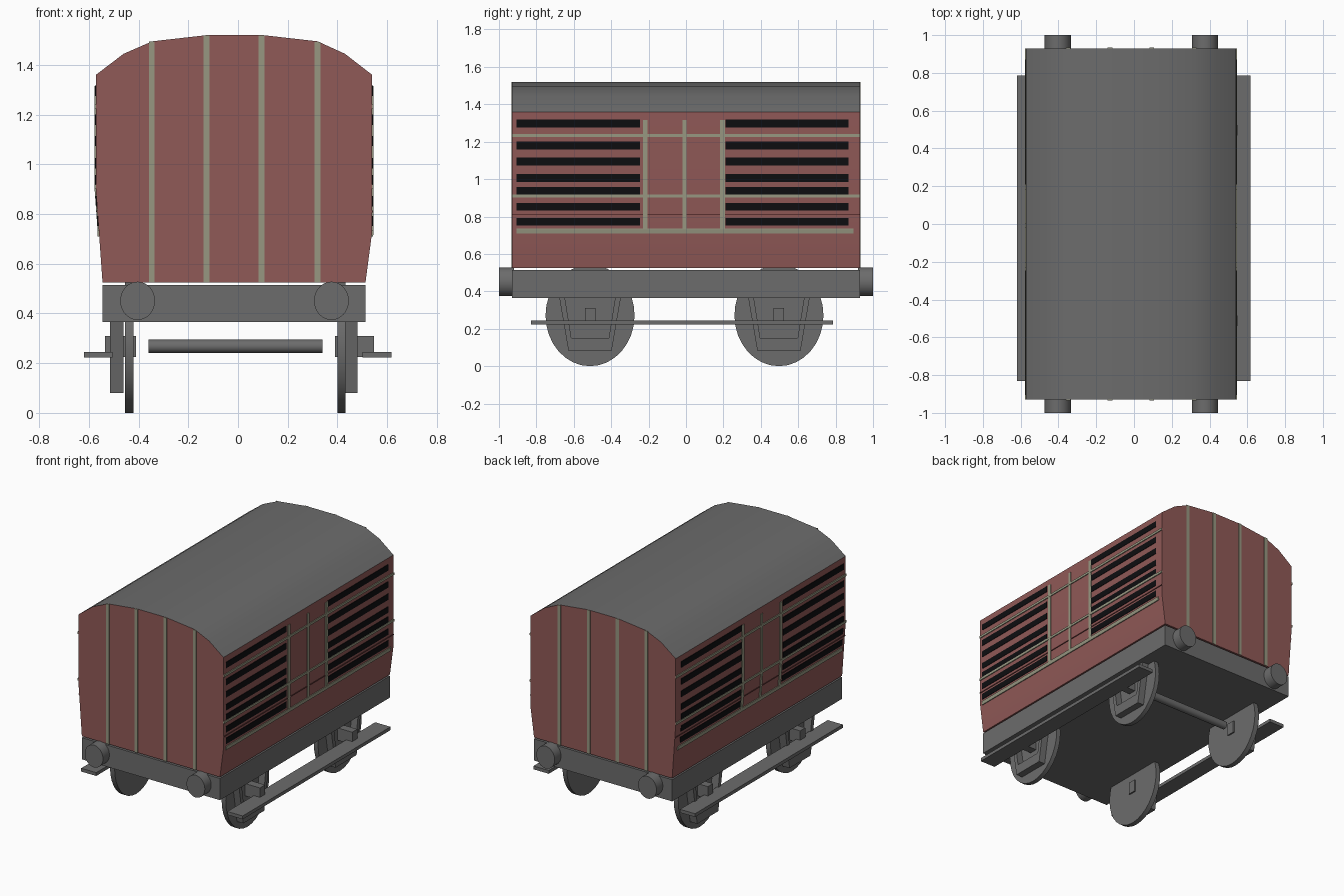
import bpy, bmesh, math
from mathutils import Vector

old = bpy.data.objects.get("Cube")
if old:
    bpy.data.objects.remove(old, do_unlink=True)


def material(name, rgb):
    m = bpy.data.materials.new(name)
    m.use_nodes = True
    m.diffuse_color = (*rgb, 1)
    m.node_tree.nodes["Principled BSDF"].inputs["Base Color"].default_value = (*rgb, 1)
    return m


RED = material("faded red", (0.28, 0.1, 0.095))
GREY = material("iron grey", (0.15, 0.15, 0.15))
TRIM = material("pale sage", (0.31, 0.31, 0.22))
BLACK = material("slat black", (0.004, 0.004, 0.005))
DARK = material("dark red", (0.1, 0.03, 0.03))


def prism(name, profile, axis, a, b, mat):
    """Extrude a closed outline along x (outline in y, z) or y (outline in x, z)."""
    place = (lambda p, t: (t, p[0], p[1])) if axis == "x" else (lambda p, t: (p[0], t, p[1]))
    bm = bmesh.new()
    face = bm.faces.new([bm.verts.new(place(p, a)) for p in profile])
    new = bmesh.ops.extrude_face_region(bm, geom=[face])["geom"]
    shift = Vector(place((0, 0), b - a))
    bmesh.ops.translate(bm, vec=shift, verts=[v for v in new if isinstance(v, bmesh.types.BMVert)])
    bmesh.ops.recalc_face_normals(bm, faces=bm.faces)
    mesh = bpy.data.meshes.new(name)
    bm.to_mesh(mesh)
    bm.free()
    mesh.materials.append(mat)
    ob = bpy.data.objects.new(name, mesh)
    bpy.context.collection.objects.link(ob)
    return ob


def box(name, x0, x1, y0, y1, z0, z1, mat):
    return prism(name, [(x0, z0), (x1, z0), (x1, z1), (x0, z1)], "y", y0, y1, mat)


def oval(cx, cz, rx, rz, n=32):
    return [(cx + rx * math.cos(math.tau * i / n), cz + rz * math.sin(math.tau * i / n))
            for i in range(n)]


def smooth(ob):
    bpy.ops.object.select_all(action="DESELECT")
    ob.select_set(True)
    bpy.context.view_layer.objects.active = ob
    bpy.ops.object.shade_smooth_by_angle(angle=math.radians(30))


# Side walls: outer face, foot and the height where each starts to taper
WALL = {1: (0.54, 0.513, 0.73), -1: (0.572, 0.545, 0.9)}
FLOOR, HALF = 0.525, 0.93


def wall(side, z):
    top, foot, bend = WALL[side]
    return top if z >= bend else foot + (top - foot) * (z - FLOOR) / (bend - FLOOR)


def plate(name, side, y0, y1, z0, z1, mat, lift):
    """Thin plate that follows the side wall, bend included."""
    bend = WALL[side][2]
    zs = [z0, bend, z1] if z0 < bend < z1 else [z0, z1]
    outer = [(side * (wall(side, z) + lift), z) for z in zs]
    inner = [(side * (wall(side, z) - 0.002), z) for z in reversed(zs)]
    return prism(name, outer + inner, "y", y0, y1, mat)


# Body with an arched grey roof
outline = [(-0.545, FLOOR), (-0.572, 0.9), (-0.572, 1.36), (-0.46, 1.445), (-0.345, 1.495),
           (-0.125, 1.52), (0.1, 1.52), (0.32, 1.495), (0.43, 1.445), (0.54, 1.36),
           (0.54, 0.73), (0.513, FLOOR)]
body = prism("body", outline, "y", -HALF, HALF, RED)
body.data.materials.append(GREY)
for f in body.data.polygons:
    if f.normal.z > 0.3:
        f.material_index = 1
smooth(body)

# Vertical trim on both ends
for end, label in ((-1, "front"), (1, "back")):
    for x, top in ((-0.347, 1.494), (-0.127, 1.519), (0.094, 1.519), (0.32, 1.493)):
        y = sorted((end * (HALF - 0.002), end * (HALF + 0.004)))
        box(label + "_trim", x - 0.012, x + 0.012, *y, FLOOR, top, TRIM)

# Slats, doors and rails on both sides
for side, label in ((1, "left"), (-1, "right")):
    for z in (1.297, 1.179, 1.094, 1.005, 0.936, 0.852, 0.772):
        for y0, y1 in ((-0.905, -0.245), (0.21, 0.87)):
            plate(label + "_slat", side, y0, y1, z - 0.021, z + 0.021, BLACK, 0.003)
    for y, w in ((-0.218, 0.013), (-0.008, 0.01), (0.196, 0.013)):
        plate(label + "_door_trim", side, y - w, y + w, 0.73, 1.315, TRIM, 0.005)
    for z in (1.232, 0.91):
        plate(label + "_rail", side, -HALF, HALF, z - 0.008, z + 0.008, TRIM, 0.006)
    plate(label + "_lower_rail", side, -0.905, 0.895, 0.71, 0.735, TRIM, 0.006)
    plate(label + "_seam", side, -HALF, HALF, 0.807, 0.814, DARK, 0.004)

# Underframe and buffers
box("underframe", -0.545, 0.513, -HALF, HALF, 0.365, 0.515, GREY)
for x in (-0.404, 0.376):
    for end in (-1, 1):
        smooth(prism("buffer", oval(x, 0.451, 0.07, 0.077), "y", end * 0.92, end, GREY))

# Running gear: wheels, axle guards, axle boxes and footboards
GEAR = {"left": ((0.4, 0.432), (0.43, 0.48), (0.39, 0.547), (0.5, 0.617)),
        "right": ((-0.455, -0.42), (-0.515, -0.46), (-0.535, -0.41), (-0.62, -0.505))}
guard = [(-0.165, 0.37), (-0.115, 0.08), (0.115, 0.08), (0.165, 0.37),
         (0.135, 0.37), (0.1, 0.15), (-0.1, 0.15), (-0.135, 0.37)]
for label, (wheel, iron, bearing, step) in GEAR.items():
    for yc in (-0.513, 0.497):
        smooth(prism(label + "_wheel", oval(yc, 0.271, 0.238, 0.271), "x", *wheel, GREY))
        prism(label + "_axle_guard", [(yc + y, z) for y, z in guard], "x", *iron, GREY)
        box(label + "_axle_box", *bearing, yc - 0.028, yc + 0.028, 0.225, 0.31, GREY)
    box(label + "_footboard", *step, -0.83, 0.787, 0.222, 0.245, GREY)

smooth(prism("axle", oval(0.497, 0.268, 0.027, 0.027, 16), "x", -0.36, 0.34, GREY))
